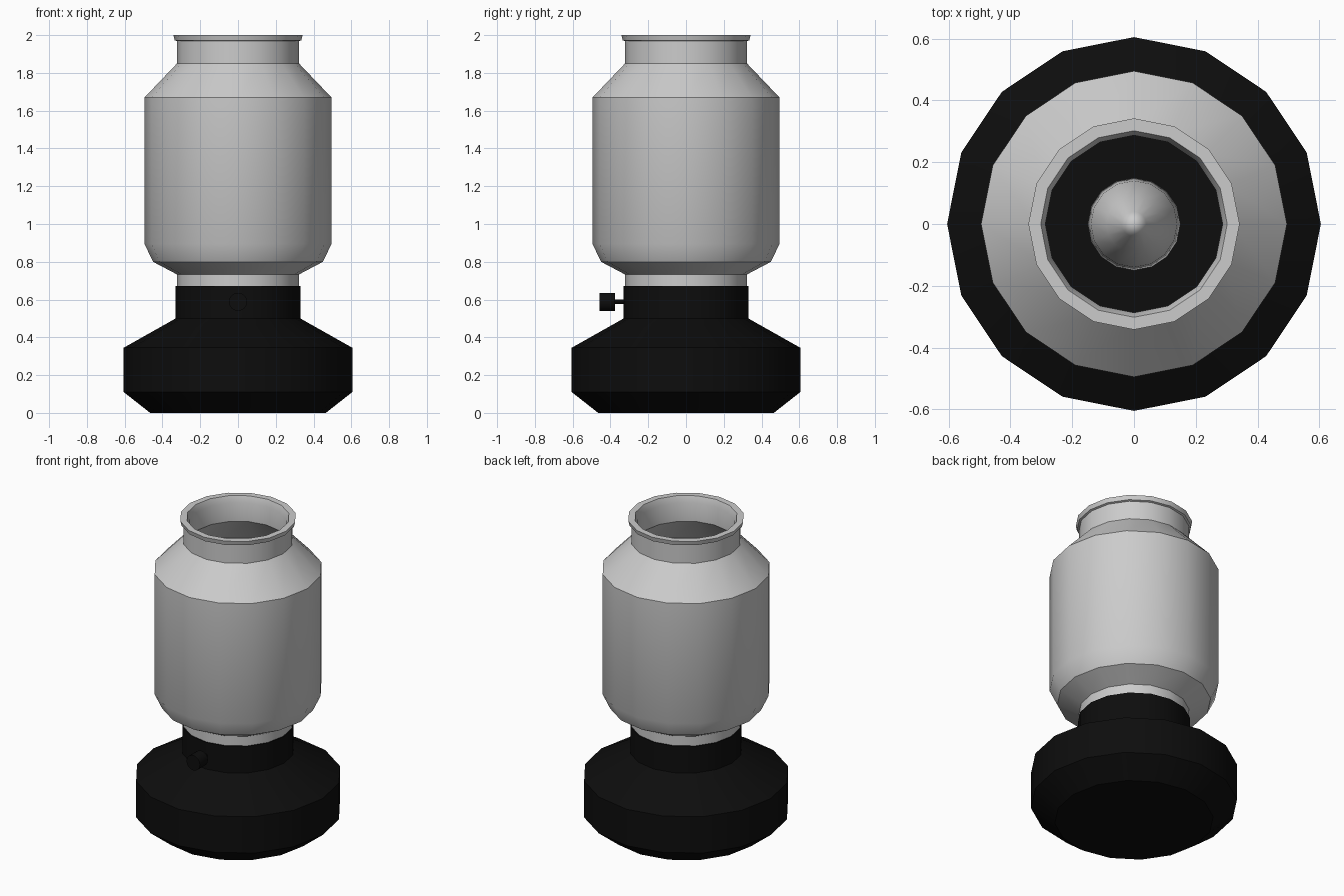
import bpy, bmesh, math
from mathutils import Matrix

if "Cube" in bpy.data.objects:
    bpy.data.objects.remove(bpy.data.objects["Cube"])

SIDES = 16

def lathe(name, profile, sides=SIDES, closed=False, matrix=None, mat=None, angle=30):
    """Spin (radius, height) points around z; a zero radius becomes a pole."""
    bm = bmesh.new()
    rings = []
    for r, z in profile:
        if r == 0:
            rings.append([bm.verts.new((0, 0, z))] * sides)
        else:
            rings.append([bm.verts.new((r * math.cos(math.tau * i / sides),
                                        r * math.sin(math.tau * i / sides), z))
                          for i in range(sides)])
    pairs = list(zip(rings, rings[1:]))
    if closed:
        pairs.append((rings[-1], rings[0]))
    for a, b in pairs:
        for i in range(sides):
            j = (i + 1) % sides
            bm.faces.new(list(dict.fromkeys((a[i], a[j], b[j], b[i]))))
    if not closed:
        for ring in (rings[0], rings[-1]):
            if len(set(ring)) == sides:
                bm.faces.new(ring)
    bmesh.ops.recalc_face_normals(bm, faces=bm.faces)
    if matrix:
        bm.transform(matrix)
    mesh = bpy.data.meshes.new(name)
    bm.to_mesh(mesh)
    bm.free()
    obj = bpy.data.objects.new(name, mesh)
    bpy.context.collection.objects.link(obj)
    if mat:
        mesh.materials.append(mat)
    bpy.ops.object.select_all(action='DESELECT')
    obj.select_set(True)
    bpy.context.view_layer.objects.active = obj
    bpy.ops.object.shade_smooth_by_angle(angle=math.radians(angle))
    return obj

black = bpy.data.materials.new("black")
black.diffuse_color = (0.004, 0.004, 0.004, 1)
black.use_nodes = True
black.node_tree.nodes["Principled BSDF"].inputs["Base Color"].default_value = black.diffuse_color

# Fuel base with collar
lathe("base", [(0.465, 0), (0.605, 0.11), (0.605, 0.345), (0.33, 0.50), (0.33, 0.672)], mat=black)

# Glass chimney: outer wall up, inner wall down
lathe("glass_chimney", [
    (0.323, 0.66), (0.323, 0.733), (0.45, 0.80), (0.495, 0.895), (0.495, 1.67),
    (0.323, 1.85), (0.323, 1.968), (0.335, 1.972), (0.342, 2.0),
    (0.302, 2.0), (0.287, 1.96), (0.287, 1.84), (0.465, 1.655), (0.465, 0.905),
    (0.43, 0.825), (0.287, 0.755), (0.287, 0.66)], closed=True)

# Flame
lathe("flame", [(0.05, 0.66), (0.11, 0.71), (0.15, 0.80), (0.14, 0.90),
                (0.09, 1.03), (0.04, 1.12), (0, 1.18)], angle=60)

# Wick knob and stem on the front
to_front = Matrix.Translation((0, 0, 0.588)) @ Matrix.Rotation(math.radians(90), 4, 'X')
lathe("wick_stem", [(0.012, 0.30), (0.012, 0.39)], 8, matrix=to_front, mat=black)
lathe("wick_knob", [(0.048, 0.375), (0.048, 0.457)], 16, matrix=to_front, mat=black)
